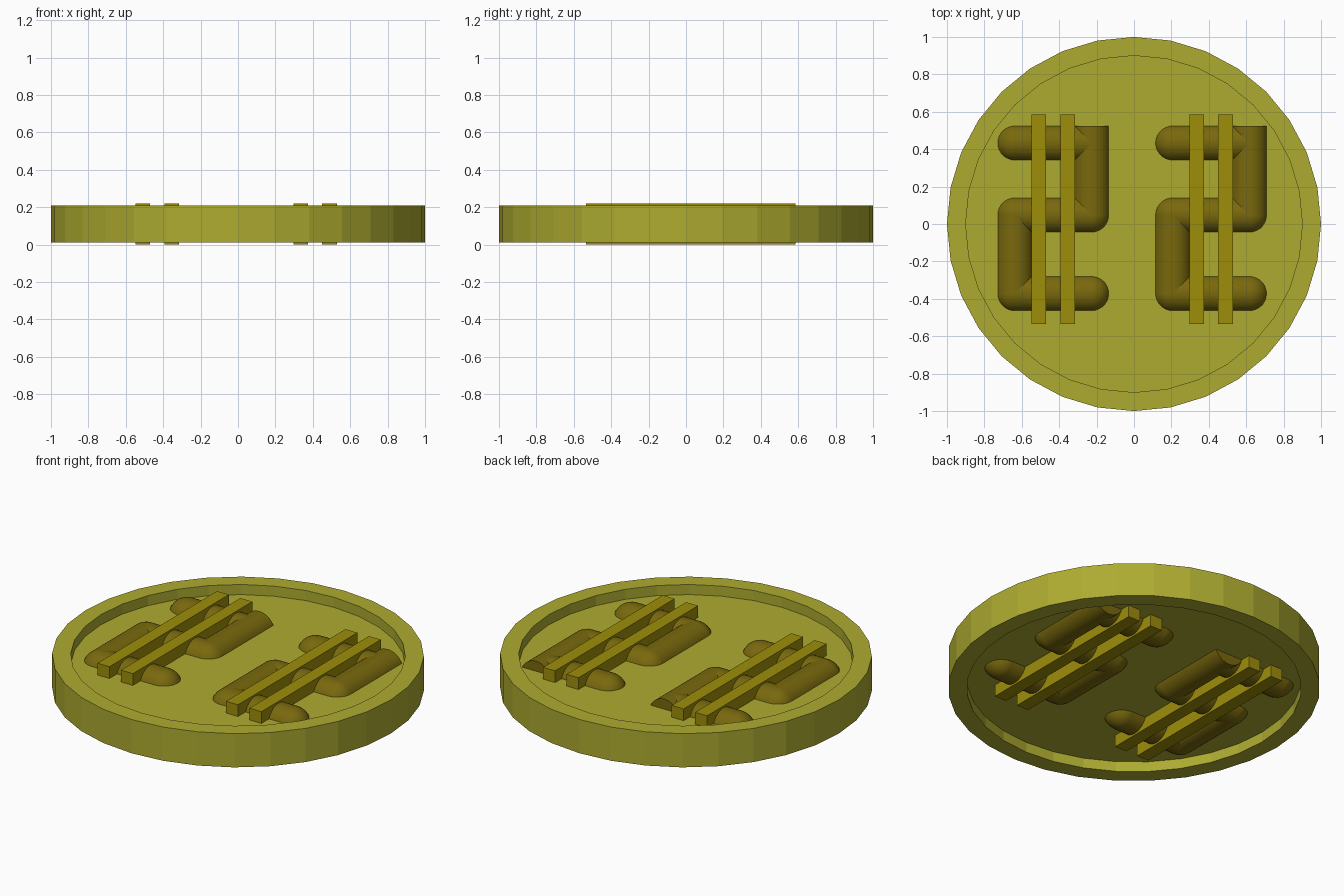
import bpy, bmesh
from math import pi
from mathutils import Matrix, Vector

if "Cube" in bpy.data.objects:
    bpy.data.objects.remove(bpy.data.objects["Cube"])

MID = 0.11  # height of the coin's mid plane


def material(name, rgb):
    m = bpy.data.materials.new(name)
    m.diffuse_color = (*rgb, 1)
    m.use_nodes = True
    m.node_tree.nodes["Principled BSDF"].inputs["Base Color"].default_value = m.diffuse_color
    return m


def finish(bm, name, mat, smooth=False):
    bmesh.ops.recalc_face_normals(bm, faces=bm.faces)
    me = bpy.data.meshes.new(name)
    bm.to_mesh(me)
    bm.free()
    me.materials.append(mat)
    ob = bpy.data.objects.new(name, me)
    bpy.context.collection.objects.link(ob)
    if smooth:
        bpy.ops.object.select_all(action='DESELECT')
        ob.select_set(True)
        bpy.context.view_layer.objects.active = ob
        bpy.ops.object.shade_smooth_by_angle(angle=pi / 6)
    return ob


gold = material("coin_gold", (0.42, 0.41, 0.03))
dark = material("dark_gold", (0.19, 0.14, 0.004))
bar_gold = material("bar_gold", (0.34, 0.27, 0.003))

# Coin: 32-sided disc with a recessed face on both sides
bm = bmesh.new()
bmesh.ops.create_cone(bm, cap_ends=True, segments=32, radius1=1, radius2=1,
                      depth=0.2, matrix=Matrix.Translation((0, 0, MID)))
for cap in [f for f in bm.faces if len(f.verts) == 32]:
    n = cap.normal.copy()
    bmesh.ops.inset_region(bm, faces=[cap], thickness=0.1)
    ext = bmesh.ops.extrude_discrete_faces(bm, faces=[cap])["faces"][0]
    bmesh.ops.translate(bm, verts=ext.verts, vec=-0.06 * n)
finish(bm, "coin", gold)


def rod(bm, a, b, r=0.1, caps=(True, True)):
    """Round rod from a to b with optional ball ends."""
    a, b = Vector((*a, MID)), Vector((*b, MID))
    rot = (b - a).to_track_quat('Z', 'Y').to_matrix().to_4x4()
    bmesh.ops.create_cone(bm, cap_ends=True, segments=32, radius1=r, radius2=r,
                          depth=(b - a).length,
                          matrix=Matrix.Translation((a + b) / 2) @ rot)
    for p, cap in zip((a, b), caps):
        if cap:
            bmesh.ops.create_uvsphere(bm, u_segments=32, v_segments=16, radius=r,
                                      matrix=Matrix.Translation(p) @ rot)


# Two zigzag reliefs, each crossed by a pair of square bars
for side, cx in (("left", -0.432), ("right", 0.412)):
    l, r = cx - 0.205, cx + 0.205
    bm = bmesh.new()
    for y in (0.433, 0.048, -0.372):
        rod(bm, (l, y), (r, y))
    rod(bm, (r, 0.048), (r, 0.525), caps=(True, False))
    rod(bm, (l, 0.048), (l, -0.372))
    finish(bm, side + "_zigzag", dark, smooth=True)

    for i, dx in enumerate((-0.077, 0.077)):
        bm = bmesh.new()
        bmesh.ops.create_cube(bm, size=1, matrix=Matrix.Translation((cx + dx, 0.025, MID))
                              @ Matrix.Diagonal((0.078, 1.12, 0.22, 1)))
        finish(bm, f"{side}_bar_{i + 1}", bar_gold)
